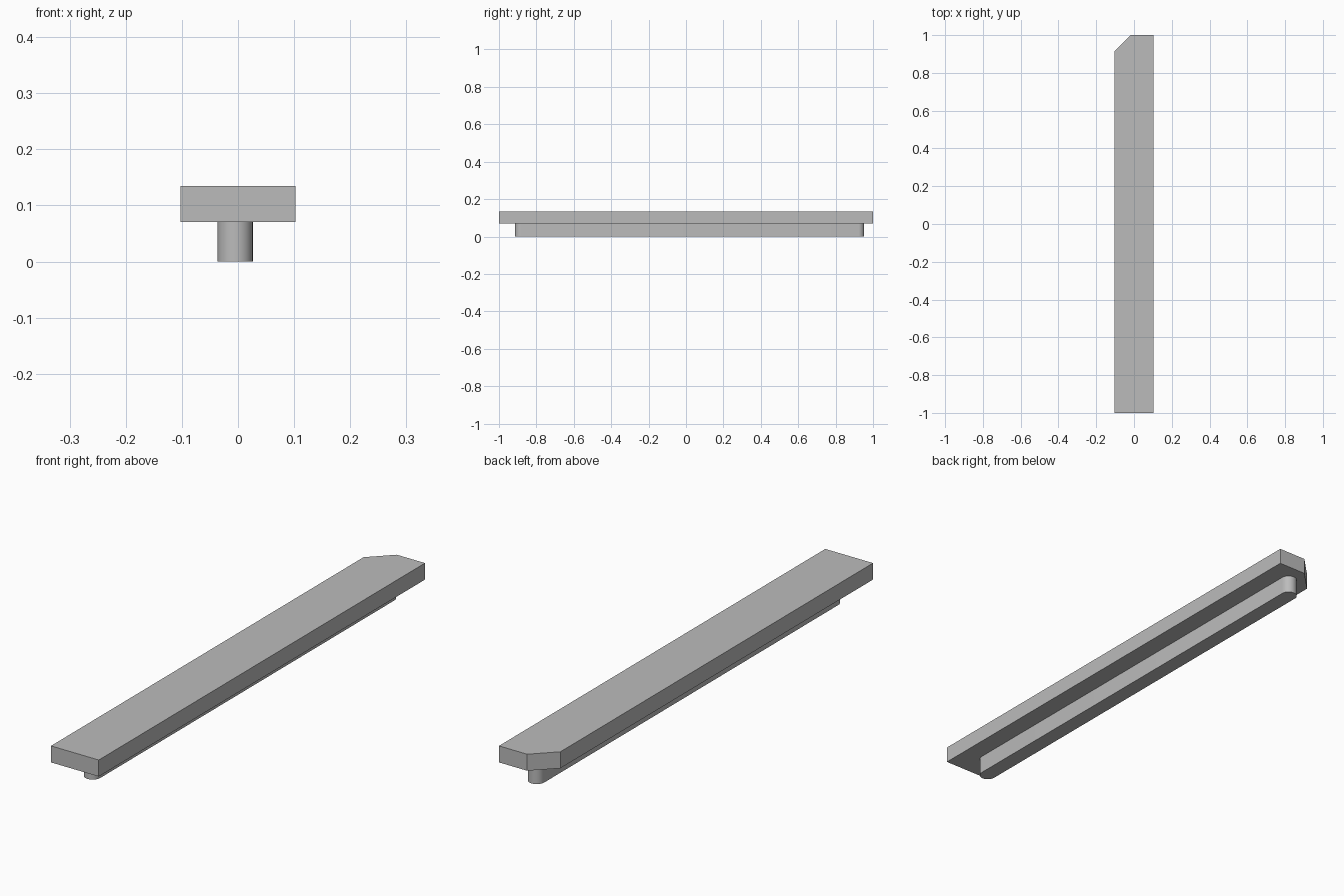
import bpy, bmesh, math

cube = bpy.data.objects.get("Cube")
if cube:
    bpy.data.objects.remove(cube, do_unlink=True)

GREY = (0.5, 0.5, 0.5, 1)
grey = bpy.data.materials.new("plain grey")
grey.use_nodes = True
grey.diffuse_color = GREY
grey.node_tree.nodes["Principled BSDF"].inputs["Base Color"].default_value = GREY


def extrude_outline(name, outline, z0, z1):
    """Solid prism from a counter-clockwise outline."""
    bm = bmesh.new()
    base = bm.faces.new([bm.verts.new((x, y, z0)) for x, y in outline])
    top = bmesh.ops.extrude_face_region(bm, geom=[base], use_keep_orig=True)["geom"]
    bmesh.ops.translate(bm, vec=(0, 0, z1 - z0),
                        verts=[v for v in top if isinstance(v, bmesh.types.BMVert)])
    bmesh.ops.recalc_face_normals(bm, faces=bm.faces)
    mesh = bpy.data.meshes.new(name)
    bm.to_mesh(mesh)
    bm.free()
    mesh.materials.append(grey)
    obj = bpy.data.objects.new(name, mesh)
    bpy.context.collection.objects.link(obj)
    return obj


def slot_outline(cx, y0, y1, r, steps=16):
    """Long slot shape with a half-round at each end."""
    points = []
    for cy, start in ((y1 - r, 0), (y0 + r, math.pi)):
        for i in range(steps + 1):
            a = start + math.pi * i / steps
            points.append((cx + r * math.cos(a), cy + r * math.sin(a)))
    return points


half_width, chamfer, plate_z, top_z = 0.1025, 0.084, 0.071, 0.135

# Flat plate with one clipped back corner
extrude_outline("top_plate", [
    (-half_width, -1), (half_width, -1), (half_width, 1),
    (-half_width + chamfer, 1), (-half_width, 1 - chamfer)], plate_z, top_z)

# Round-ended rail under the plate
rail = extrude_outline("bottom_rail", slot_outline(-0.005, -0.914, 0.953, 0.0315), 0, plate_z)
bpy.ops.object.select_all(action="DESELECT")
rail.select_set(True)
bpy.context.view_layer.objects.active = rail
bpy.ops.object.shade_smooth_by_angle(angle=math.radians(30))
